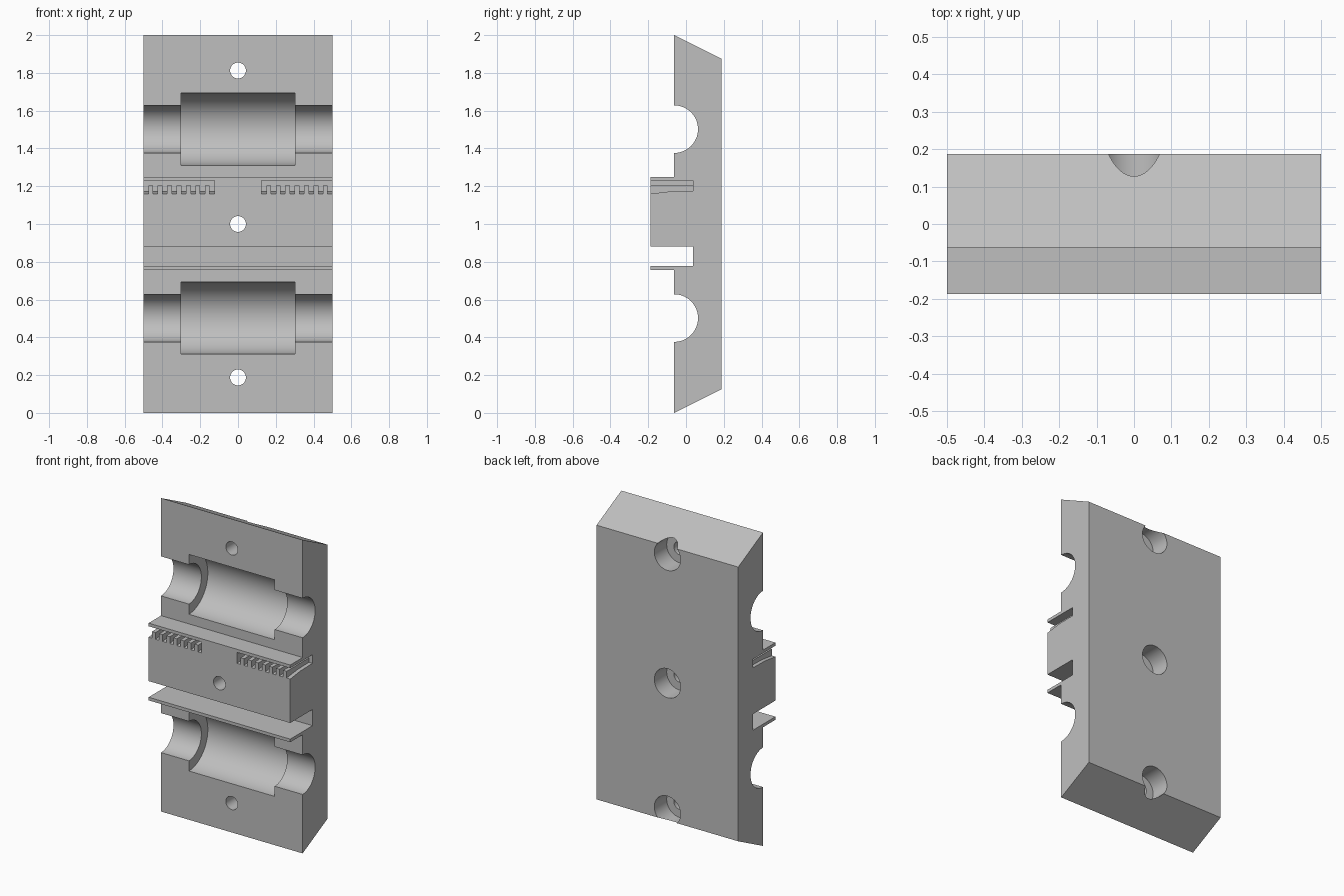
import bpy, bmesh, math
from mathutils import Matrix

cube = bpy.data.objects.get("Cube")
if cube:
    bpy.data.objects.remove(cube, do_unlink=True)

FRONT, RAISED, BACK, SLOT = -0.0625, -0.1875, 0.1875, 0.0375
HALF = 0.5
BORES = (0.502, 1.502)
SMALL_R, LARGE_R = 0.126, 0.191

grey = bpy.data.materials.new("plain grey")
grey.use_nodes = True
colour = (0.52, 0.52, 0.52, 1)
grey.diffuse_color = colour
grey.node_tree.nodes["Principled BSDF"].inputs["Base Color"].default_value = colour


def finish(name, bm):
    bmesh.ops.recalc_face_normals(bm, faces=bm.faces)
    mesh = bpy.data.meshes.new(name)
    bm.to_mesh(mesh)
    bm.free()
    mesh.materials.append(grey)
    ob = bpy.data.objects.new(name, mesh)
    bpy.context.collection.objects.link(ob)
    return ob


def prism(name, profile, x0, x1):
    """Extrude a (y, z) profile along x."""
    bm = bmesh.new()
    face = bm.faces.new([bm.verts.new((x0, y, z)) for y, z in profile])
    res = bmesh.ops.extrude_face_region(bm, geom=[face])
    verts = [v for v in res["geom"] if isinstance(v, bmesh.types.BMVert)]
    bmesh.ops.translate(bm, verts=verts, vec=(x1 - x0, 0, 0))
    return finish(name, bm)


def cylinder(name, radius, depth, location, axis, sides=64):
    bm = bmesh.new()
    turn = Matrix.Rotation(math.pi / 2, 4, axis)
    bmesh.ops.create_cone(bm, cap_ends=True, segments=sides, radius1=radius,
                          radius2=radius, depth=depth,
                          matrix=Matrix.Translation(location) @ turn)
    return finish(name, bm)


def cut(target, cutter):
    mod = target.modifiers.new("cut", "BOOLEAN")
    mod.operation, mod.solver, mod.object = "DIFFERENCE", "EXACT", cutter
    bpy.context.view_layer.objects.active = target
    bpy.ops.object.modifier_apply(modifier=mod.name)
    bpy.data.objects.remove(cutter, do_unlink=True)


# Plate with bevelled ends, belt block and lower lip
plate = prism("carriage_plate", [
    (FRONT, 0), (FRONT, 0.757), (RAISED, 0.757), (RAISED, 0.777),
    (SLOT, 0.777), (SLOT, 0.88), (RAISED, 0.88), (RAISED, 1.25),
    (FRONT, 1.25), (FRONT, 2), (BACK, 1.875), (BACK, 0.125)], -HALF, HALF)

# Rod channels and wider bearing pockets
for z in BORES:
    cut(plate, cylinder("rod_channel", SMALL_R, 1.2, (0, FRONT, z), "Y", 96))
    cut(plate, cylinder("bearing_pocket", LARGE_R, 0.606, (0, FRONT, z), "Y", 96))

# Bolt holes with counterbores from the back
for z in (0.1875, 1, 1.8125):
    cut(plate, cylinder("bolt_hole", 0.042, 1, (0, 0, z), "X"))
    cut(plate, cylinder("counterbore", 0.0925, 0.25, (0, BACK, z), "X"))

# Belt slots, with tooth grooves in the floor
for side in (-1, 1):
    cut(plate, prism("belt_slot", [(-0.3, 1.203), (SLOT, 1.203),
                                   (SLOT, 1.23), (-0.3, 1.23)],
                     side * 0.125, side * 0.6))
    for i in range(8):
        inner = 0.125 + 0.05 * i
        outer = inner + (0.025 if i < 7 else 0.1)
        cut(plate, prism("tooth_groove", [
            (-0.3, 1.15), (RAISED, 1.16), (-0.08, 1.173), (SLOT, 1.175),
            (SLOT, 1.215), (-0.3, 1.215)], side * inner, side * outer))

bpy.ops.object.select_all(action="DESELECT")
plate.select_set(True)
bpy.context.view_layer.objects.active = plate
bpy.ops.object.shade_smooth_by_angle(angle=math.radians(20))
